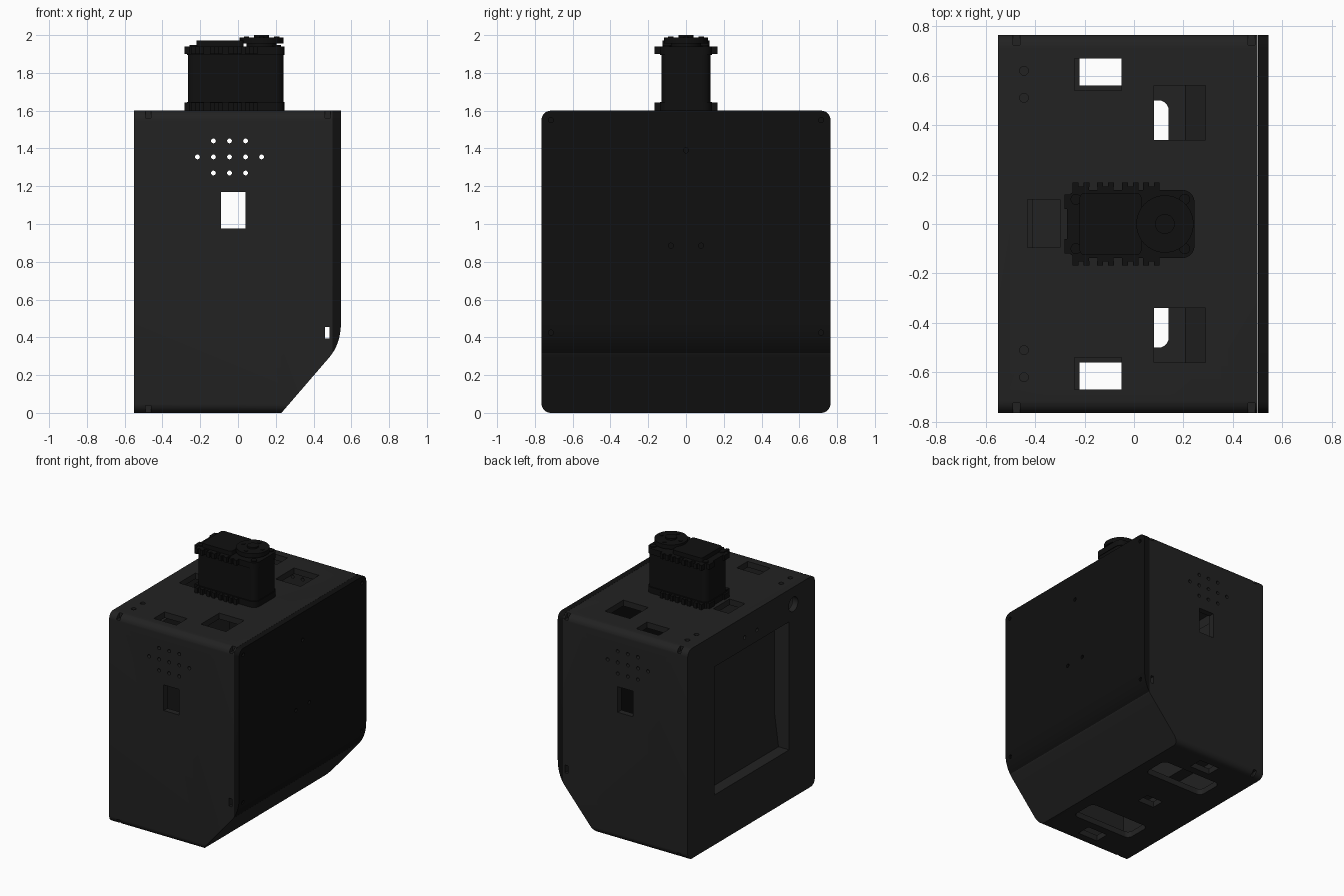
import bpy, bmesh
from math import cos, sin, pi

if "Cube" in bpy.data.objects:
    bpy.data.objects.remove(bpy.data.objects["Cube"])


def material(name, v):
    m = bpy.data.materials.new(name)
    m.diffuse_color = (v, v, v, 1)
    m.use_nodes = True
    m.node_tree.nodes["Principled BSDF"].inputs["Base Color"].default_value = m.diffuse_color
    return m


SHELL = material("charcoal", 0.016)
BLACK = material("black", 0.005)


def circle(u, v, r, n=16):
    return [(u + r * cos(2 * pi * i / n), v + r * sin(2 * pi * i / n)) for i in range(n)]


def rect(u0, u1, v0, v1, r=0.0, n=6):
    if r == 0:
        return [(u0, v0), (u1, v0), (u1, v1), (u0, v1)]
    pts = []
    for k, (u, v) in enumerate([(u1 - r, v1 - r), (u0 + r, v1 - r), (u0 + r, v0 + r), (u1 - r, v0 + r)]):
        for i in range(n + 1):
            a = pi / 2 * (k + i / n)
            pts.append((u + r * cos(a), v + r * sin(a)))
    return pts


def prism(bm, axis, pts, lo, hi):
    """Extrude a 2D outline along an axis from lo to hi."""
    place = {'x': lambda u, v, w: (w, u, v),
             'y': lambda u, v, w: (u, w, v),
             'z': lambda u, v, w: (u, v, w)}[axis]
    a = [bm.verts.new(place(u, v, lo)) for u, v in pts]
    b = [bm.verts.new(place(u, v, hi)) for u, v in pts]
    faces = [bm.faces.new(a), bm.faces.new(b[::-1])]
    n = len(pts)
    for i in range(n):
        j = (i + 1) % n
        faces.append(bm.faces.new((a[i], b[i], b[j], a[j])))
    bmesh.ops.recalc_face_normals(bm, faces=faces)


def make(name, prisms, mat=None):
    bm = bmesh.new()
    for p in prisms:
        prism(bm, *p)
    me = bpy.data.meshes.new(name)
    bm.to_mesh(me)
    bm.free()
    ob = bpy.data.objects.new(name, me)
    bpy.context.collection.objects.link(ob)
    if mat:
        me.materials.append(mat)
    return ob


def carve(ob, op, prisms):
    """Apply a boolean with a temporary tool made of prisms."""
    tool = make("tool", prisms)
    tool.hide_render = True
    m = ob.modifiers.new("cut", 'BOOLEAN')
    m.operation, m.solver, m.object = op, 'EXACT', tool
    bpy.context.view_layer.objects.active = ob
    bpy.ops.object.modifier_apply(modifier=m.name)
    bpy.data.objects.remove(tool)


def smooth(ob):
    bpy.ops.object.select_all(action='DESELECT')
    ob.select_set(True)
    bpy.context.view_layer.objects.active = ob
    bpy.ops.object.shade_smooth_by_angle(angle=0.5)


# Side profile with sloped underside blending into the flat face
p0, p1, p2 = (0.48, 0.29), (0.545, 0.3635), (0.545, 0.48)
curve = []
for i in range(13):
    t = i / 12
    curve.append(tuple((1 - t) ** 2 * a + 2 * t * (1 - t) * b + t * t * c for a, b, c in zip(p0, p1, p2)))
profile = [(-0.55, 0), (0.23, 0)] + curve + [(0.545, 1.6), (-0.55, 1.6)]
section = rect(-0.765, 0.765, 0, 1.6, 0.05, 8)

# Hollow housing
housing = make("housing", [('y', profile, -0.9, 0.9)], SHELL)
carve(housing, 'INTERSECT', [('x', section, -0.7, 0.5)])
cavity = [(-0.505, 0.045), (0.209, 0.045), (0.46, 0.335), (0.53, 0.40), (0.53, 1.555), (-0.505, 1.555)]
carve(housing, 'DIFFERENCE', [('y', cavity, -0.72, 0.72)])
carve(housing, 'UNION', [('x', rect(-0.5, 0.49, 0.34, 1.4), -0.53, -0.41)])

# Openings in the housing
cuts = []
for z, xs in ((1.44, (-0.13, -0.045, 0.04)),
              (1.355, (-0.215, -0.13, -0.045, 0.04, 0.125)),
              (1.27, (-0.13, -0.045, 0.04))):
    cuts += [('y', circle(x, z, 0.013, 12), -0.8, 0.8) for x in xs]
cuts += [('y', rect(-0.09, 0.04, 0.975, 1.17), -0.8, 0.8),
         ('y', rect(0.46, 0.485, 0.395, 0.455), -0.8, 0.8)]
# back pocket with sloped foot, cable hole and screw holes
cuts.append(('y', [(-0.6, 0.38), (-0.46, 0.38), (-0.425, 0.64), (-0.425, 1.355), (-0.6, 1.355)], -0.456, 0.444))
cuts.append(('x', circle(-0.506, 1.47, 0.055, 24), -0.6, -0.48))
cuts += [('x', circle(y, 1.44, 0.014, 12), -0.6, -0.53) for y in (-0.07, 0.08)]
# top and bottom openings
cuts.append(('z', rect(-0.43, -0.30, -0.095, 0.1), 1.5, 1.7))
cuts.append(('z', rect(-0.22, -0.08, -0.05, 0.05), -0.1, 0.1))


def mirrored(s, u0, u1, v0, v1, r=0.0):
    return rect(u0, u1, min(s * v0, s * v1), max(s * v0, s * v1), r)


for s in (-1, 1):
    cuts += [('z', mirrored(s, -0.24, -0.05, 0.54, 0.67), 1.5, 1.7),
             ('z', mirrored(s, -0.22, -0.05, 0.56, 0.67), -0.1, 0.1),
             ('z', mirrored(s, 0.08, 0.29, 0.34, 0.56), 1.5, 1.7),
             ('z', mirrored(s, -0.37, 0.14, 0.29, 0.50, 0.04), -0.1, 0.1)]
    cuts += [('z', circle(-0.445, s * y, 0.018), 1.575, 1.7) for y in (0.51, 0.62)]
    # corner screw notches
    for x, z in ((-0.475, 1.6), (0.475, 1.6), (-0.475, 0.0)):
        cuts.append(('x', rect(s * 0.765 - 0.04, s * 0.765 + 0.04, z - 0.04, z + 0.04), x - 0.014, x + 0.014))
carve(housing, 'DIFFERENCE', cuts)
smooth(housing)

# Cover plate with screw holes
cover = make("cover_plate", [('y', profile, -0.9, 0.9)], BLACK)
carve(cover, 'INTERSECT', [('x', section, 0.501, 0.7)])
screws = [(s * 0.715, z) for s in (-1, 1) for z in (0.425, 1.55)] + [(-0.08, 0.885), (0.08, 0.885), (0, 1.39)]
carve(cover, 'DIFFERENCE', [('x', circle(y, z, 0.014, 12), 0.53, 0.7) for y, z in screws])
smooth(cover)

# Neck motor: rounded case with end caps
smooth(make("motor_case", [('z', rect(-0.265, 0.24, -0.13, 0.13, 0.045), 1.595, 1.93)], BLACK))
smooth(make("motor_end_caps", [('z', rect(-0.27, 0.245, -0.138, 0.138, 0.05), z, z + 0.045)
                               for z in (1.6, 1.895)], BLACK))

# Mounting lugs around both end caps
lugs = []
for z in (1.602, 1.9):
    for s in (-1, 1):
        for x in (-0.215, -0.115, -0.015, 0.07):
            lugs.append(('z', mirrored(s, x - 0.033, x + 0.033, 0.12, 0.152), z, z + 0.04))
            for dx in (-0.022, 0.022):
                lugs.append(('z', mirrored(s, x + dx - 0.012, x + dx + 0.012, 0.15, 0.167), z, z + 0.04))
        lugs.append(('z', mirrored(s, -0.282, -0.25, 0.06, 0.12), z, z + 0.04))
make("motor_lugs", lugs, BLACK)

# Motor lid, output horn and screws
smooth(make("motor_lid", [('z', rect(-0.22, 0.03, -0.125, 0.125, 0.02), 1.93, 1.972)], BLACK))
horn = [('z', circle(0.125, 0, 0.08, 32), 1.93, 1.96),
        ('z', circle(0.125, 0, 0.116, 40), 1.955, 1.988),
        ('z', circle(0.125, 0, 0.04, 24), 1.98, 2.0)]
horn += [('z', circle(0.125 + 0.08 * cos(a), 0.08 * sin(a), 0.014, 12), 1.98, 1.992)
         for a in (0, pi / 2, pi, 3 * pi / 2)]
smooth(make("motor_horn", horn, BLACK))
smooth(make("motor_screws", [('z', circle(x, s * 0.1, 0.022, 16), 1.93, 1.948)
                             for x in (-0.235, 0.205) for s in (-1, 1)], BLACK))
